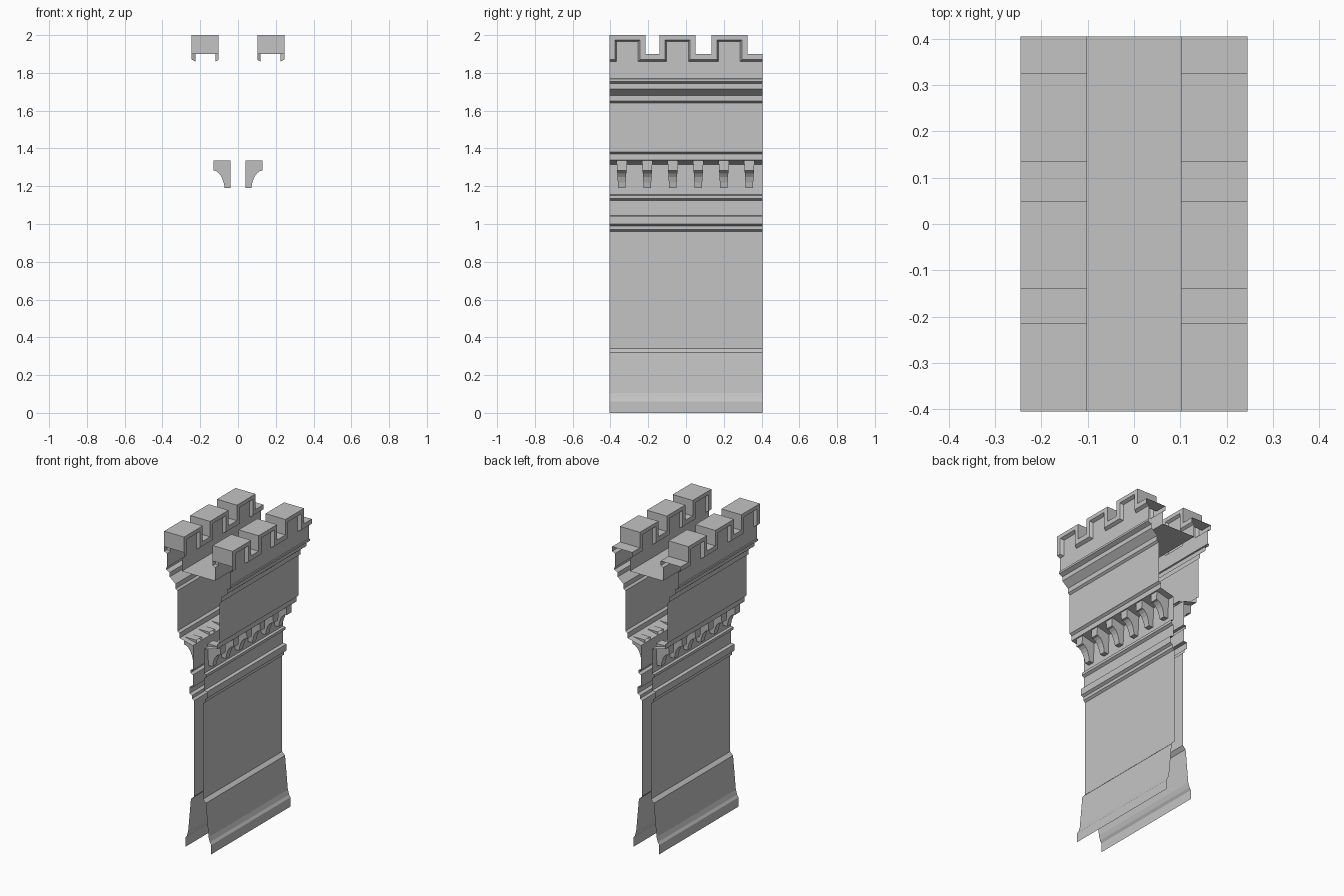
import bpy, bmesh

cube = bpy.data.objects.get("Cube")
if cube:
    bpy.data.objects.remove(cube, do_unlink=True)

stone = bpy.data.materials.new("grey_stone")
stone.use_nodes = True
GREY = (0.55, 0.55, 0.55, 1)
stone.diffuse_color = GREY
stone.node_tree.nodes["Principled BSDF"].inputs["Base Color"].default_value = GREY

END = 0.405                                # half length of the wall
MERLONS = [(-END, -0.215), (-0.14, 0.05), (0.135, 0.325)]
SILL, CREST = 1.90, 2.0


def strip(bm, a, b):
    """Bridge two matching polylines with flat faces."""
    for i in range(len(a) - 1):
        pts = list(dict.fromkeys([a[i], b[i], b[i + 1], a[i + 1]]))
        if len(pts) > 2:
            bm.faces.new([bm.verts.new(p) for p in pts])


def extrude(bm, profile):
    """Run an x-z profile along the whole wall."""
    strip(bm, [(x, -END, z) for x, z in profile], [(x, END, z) for x, z in profile])


def finish(bm, name):
    bmesh.ops.remove_doubles(bm, verts=bm.verts, dist=1e-5)
    mesh = bpy.data.meshes.new(name)
    bm.to_mesh(mesh)
    bm.free()
    mesh.materials.append(stone)
    obj = bpy.data.objects.new(name, mesh)
    bpy.context.collection.objects.link(obj)
    obj.modifiers.new("both_sides", "MIRROR")
    return obj


def battlement_line(x, inset, low, high):
    """Stepped line along the battlements, inset into each merlon."""
    pts = [(x, -END, low)]
    for a, b in MERLONS:
        a, b = a + inset, b - inset
        pts += [(x, a, low), (x, a, high), (x, b, high), (x, b, low)]
    return pts + [(x, END, low)]


# Sloped plinth and plain shaft
bm = bmesh.new()
extrude(bm, [(0.092, 0), (0.092, 0.06), (0.082, 0.075), (0.073, 0.105),
             (0.053, 0.32), (0.032, 0.34), (0.032, 0.96)])
finish(bm, "plinth_and_shaft")

# String courses below the brackets
bm = bmesh.new()
extrude(bm, [(0.032, 0.96), (0.046, 0.97), (0.046, 0.99), (0.062, 1.0), (0.062, 1.042),
             (0.04, 1.045), (0.04, 1.125), (0.056, 1.135), (0.056, 1.152),
             (0.04, 1.155), (0.04, 1.315)])
finish(bm, "string_courses")

# Overhanging upper wall with its mouldings
bm = bmesh.new()
extrude(bm, [(0.04, 1.315), (0.135, 1.338), (0.135, 1.37), (0.15, 1.38), (0.15, 1.64),
             (0.163, 1.65), (0.163, 1.68), (0.205, 1.715), (0.205, 1.743),
             (0.23, 1.755), (0.23, 1.768), (0.225, 1.77), (0.225, 1.86)])
finish(bm, "upper_wall")

# Tapered brackets carrying the overhang
SIDE = [(0.04, 1.19), (0.07, 1.19), (0.076, 1.22), (0.087, 1.25), (0.1, 1.268),
        (0.115, 1.28), (0.13, 1.283), (0.13, 1.335), (0.04, 1.335)]
bm = bmesh.new()
for k in range(6):
    mid = -0.34 + 0.135 * k
    loops = []
    for s in (-1, 1):
        loops.append([(x, mid + s * (0.019 + 0.06 * (z - 1.19)), z) for x, z in SIDE])
    near, far = loops
    strip(bm, near, far)
    bm.faces.new([bm.verts.new(p) for p in near])
    bm.faces.new([bm.verts.new(p) for p in reversed(far)])
finish(bm, "brackets")

# Battlements: coping, raised trim and recessed panels on both faces
bm = bmesh.new()
OUTER, INNER = 0.245, 0.102
strip(bm, battlement_line(INNER, 0, SILL, CREST), battlement_line(OUTER, 0, SILL, CREST))
for face_x, back_x in ((OUTER, 0.225), (INNER, 0.118)):
    edge = battlement_line(face_x, 0, SILL, CREST)
    lip = battlement_line(face_x, 0.028, 1.87, 1.975)
    foot = battlement_line(back_x, 0.038, 1.86, 1.965)
    for a, b in ((edge, lip), (lip, foot)):
        if face_x == INNER:
            a, b = b, a
        strip(bm, a, b)
    for m in range(len(MERLONS)):
        panel = foot[1 + 4 * m:5 + 4 * m]
        if face_x == OUTER:
            panel = panel[::-1]
        bm.faces.new([bm.verts.new(p) for p in panel])
finish(bm, "battlements")

# Walkway floor and inner parapet face
bm = bmesh.new()
extrude(bm, [(0.118, 1.86), (0.118, 1.775), (0, 1.775)])
finish(bm, "walkway")
